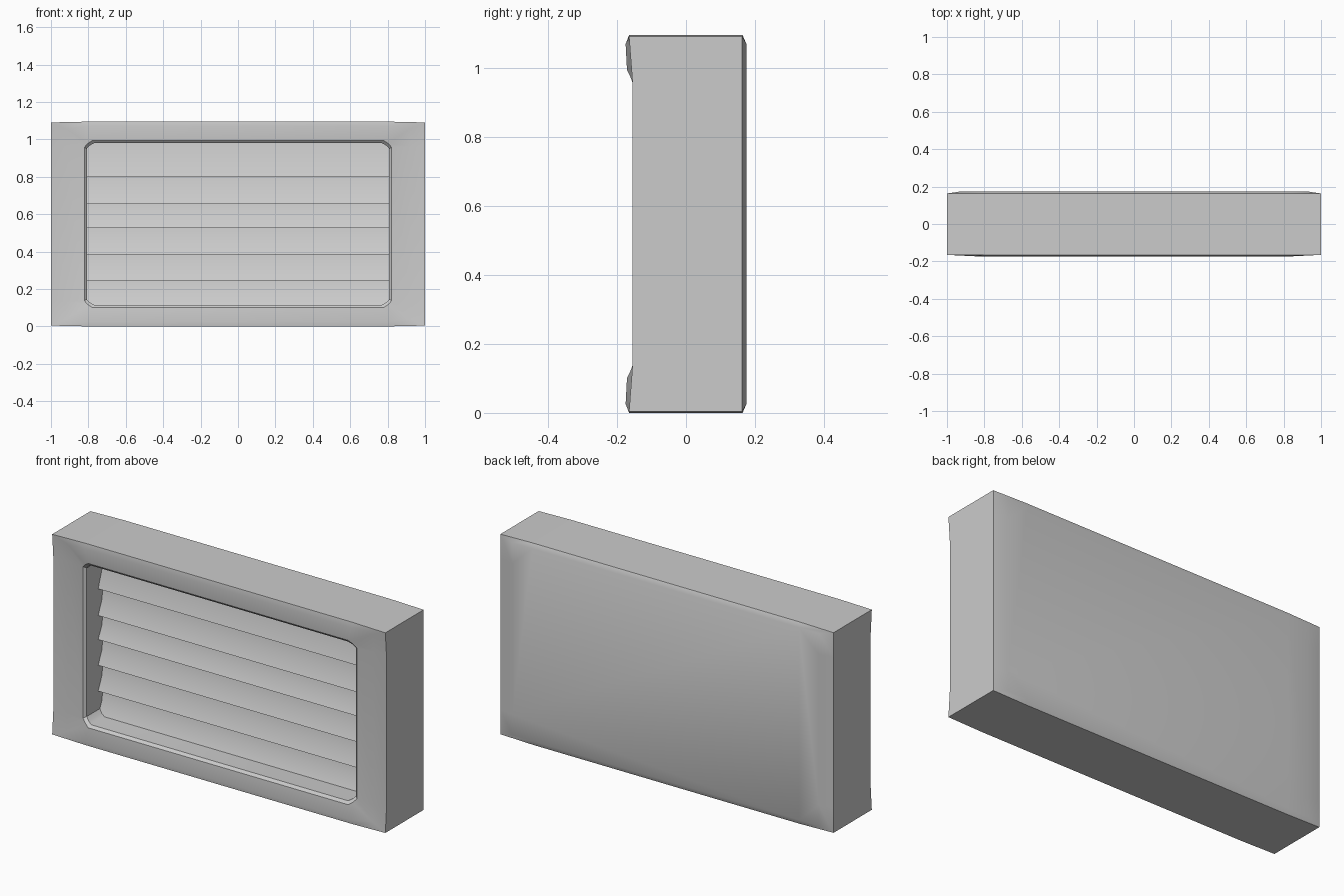
import bpy, bmesh, math

if "Cube" in bpy.data.objects:
    bpy.data.objects.remove(bpy.data.objects["Cube"])

ZC = 0.5475  # mid height


def finish(bm, name, angle=30):
    bmesh.ops.recalc_face_normals(bm, faces=bm.faces)
    me = bpy.data.meshes.new(name)
    bm.to_mesh(me)
    bm.free()
    ob = bpy.data.objects.new(name, me)
    bpy.context.collection.objects.link(ob)
    bpy.ops.object.select_all(action='DESELECT')
    ob.select_set(True)
    bpy.context.view_layer.objects.active = ob
    bpy.ops.object.shade_smooth_by_angle(angle=math.radians(angle))
    return ob


def ring(bm, bar, corner, side):
    """12-point loop made by mirroring three quadrant points (x, y, z from centre)."""
    pts = []
    for sx, sz in ((1, 1), (1, -1), (-1, -1), (-1, 1)):
        quad = [bar, corner, side]
        if sx * sz < 0:
            quad.reverse()
        pts += [(sx * x, y, ZC + sz * z) for x, y, z in quad]
    return [bm.verts.new(p) for p in pts]


# Housing: rings run from the recess floor, over the flared frame, to the back
bm = bmesh.new()
profile = [
    ((.77, .012, .432), (.79, .012, .421), (.808, .012, .403)),        # recess floor
    ((.77, -.158, .432), (.79, -.151, .421), (.808, -.143, .403)),     # lip inside
    ((.78, -.171, .446), (.802, -.163, .431), (.822, -.155, .41)),     # lip outside
    ((.80, -.175, .522), (.92, -.155, .51), (.92, -.150, .415)),       # frame dip
    ((.80, -.165, .5475), (1, -.165, .543), (1, -.155, .41)),          # front edge
    ((.80, .164, .5475), (1, .163, .543), (1, .163, .41)),             # back edge
    ((.80, .175, .522), (.92, .175, .522), (.92, .175, .41)),          # back panel
]
rings = [ring(bm, *p) for p in profile]
for a, b in zip(rings, rings[1:]):
    for i in range(12):
        j = (i + 1) % 12
        bm.faces.new((a[i], a[j], b[j], b[i]))
bm.faces.new(rings[0])
bm.faces.new(rings[-1])
finish(bm, "housing")

# Louvres: one saw-tooth profile swept across the recess
tips = [0.80, 0.655, 0.525, 0.385, 0.245, 0.115]
top = 0.98
line = []
for tip in tips:
    h = top - tip
    line += [(-.003, top), (-.014, top - .5 * h), (-.045, tip)]
    top = tip
bm = bmesh.new()
cols = [[bm.verts.new((x, y, z)) for y, z in line] for x in (-.808, .808)]
for i in range(len(line) - 1):
    bm.faces.new((cols[0][i], cols[1][i], cols[1][i + 1], cols[0][i + 1]))
louvres = finish(bm, "louvres")
# open strip: make it face the front
if louvres.data.polygons[0].normal.y > 0:
    louvres.data.flip_normals()
